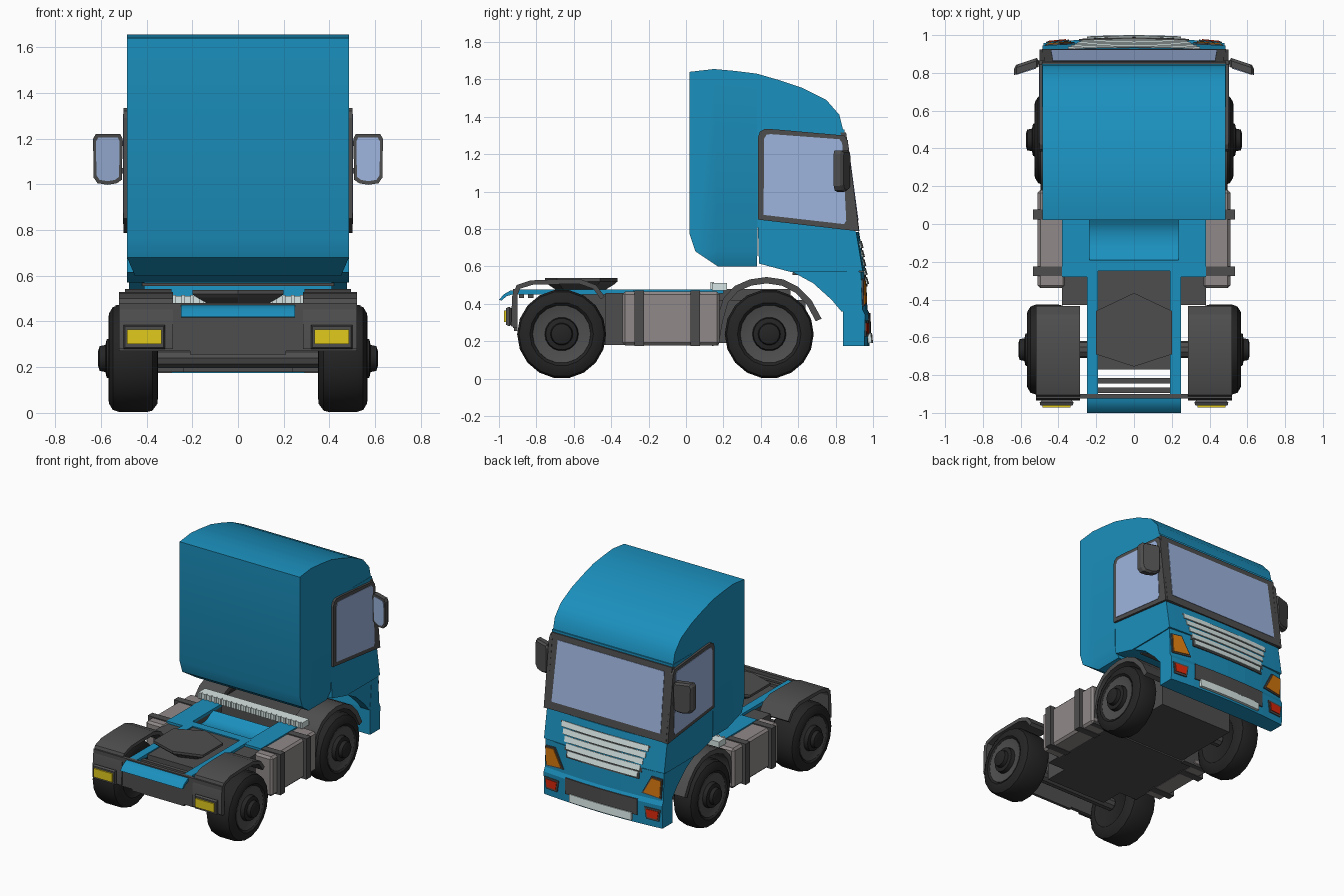
import bpy, bmesh, math
from mathutils import Vector

if "Cube" in bpy.data.objects:
    bpy.data.objects.remove(bpy.data.objects["Cube"])

def material(name, r, g, b):
    m = bpy.data.materials.new(name)
    m.diffuse_color = (r, g, b, 1)
    m.use_nodes = True
    m.node_tree.nodes["Principled BSDF"].inputs["Base Color"].default_value = m.diffuse_color
    return m

BLUE = material("cab blue", .011, .28, .515)
DARK = material("dark grey", .076, .076, .076)
TYRE = material("tyre black", .018, .018, .018)
TANK = material("warm grey", .28, .25, .25)
GLASS = material("pale glass", .34, .46, .73)
SILVER = material("silver", .68, .79, .78)
ORANGE = material("orange lamp", .72, .2, .005)
RED = material("red lamp", .72, .022, .003)
YELLOW = material("yellow lamp", .75, .59, .012)

def finish(name, bm, mat, smooth=0):
    bmesh.ops.recalc_face_normals(bm, faces=bm.faces)
    me = bpy.data.meshes.new(name)
    bm.to_mesh(me)
    bm.free()
    me.materials.append(mat)
    ob = bpy.data.objects.new(name, me)
    bpy.context.collection.objects.link(ob)
    if smooth:
        bpy.ops.object.select_all(action='DESELECT')
        ob.select_set(True)
        bpy.context.view_layer.objects.active = ob
        bpy.ops.object.shade_smooth_by_angle(angle=math.radians(smooth))
    return ob

def loft(rings, closed=False):
    """Skin a list of equal point rings, capping the ends."""
    bm = bmesh.new()
    R = [[bm.verts.new(p) for p in ring] for ring in rings]
    n = len(R[0])
    for a, b in zip(R, R[1:] + (R[:1] if closed else [])):
        for i in range(n):
            j = (i + 1) % n
            bm.faces.new((a[i], a[j], b[j], b[i]))
    if not closed:
        bm.faces.new(R[0])
        bm.faces.new(R[-1])
    return bm

def slab(name, prof, xs, mat, bend=0, smooth=0):
    """Side profile (y, z) swept across x; bend pulls the front corners back."""
    rings = [[(x, y - (bend * (x / .48) ** 2 if y > .9 else 0), z) for y, z in prof] for x in xs]
    return finish(name, loft(rings), mat, smooth)

def panel(name, pts, vec, mat):
    v = Vector(vec)
    return finish(name, loft([pts, [Vector(p) + v for p in pts]]), mat)

def box(name, x0, x1, y0, y1, z0, z1, mat, bevel=0):
    bm = loft([[(x, y0, z0), (x, y1, z0), (x, y1, z1), (x, y0, z1)] for x in (x0, x1)])
    if bevel:
        bmesh.ops.bevel(bm, geom=bm.edges[:], offset=bevel, segments=1, affect='EDGES')
    return finish(name, bm, mat)

def lathe(name, prof, y, z, mat, s=1, n=18):
    """Revolve (x, radius) points about a sideways axle."""
    rings = []
    for k in range(n):
        a = 2 * math.pi * (k + .5) / n
        rings.append([(s * x, y + r * math.sin(a), z + r * math.cos(a)) for x, r in prof])
    bm = loft(rings, True)
    bmesh.ops.remove_doubles(bm, verts=bm.verts, dist=1e-5)
    return finish(name, bm, mat, 35)

def arch(pts, cy, cz, t):
    inner = []
    for y, z in pts:
        d = Vector((cy - y, cz - z)).normalized() * t
        inner.append((y + d.x, z + d.y))
    return pts + inner[::-1]

# cab shell: one side profile, lower sleeper edge tucked in
prof = [(.02, .77), (.02, 1.64), (.15, 1.655), (.26, 1.645), (.38, 1.63), (.5, 1.595), (.62, 1.555),
        (.75, 1.49), (.82, 1.41), (.845, 1.31), (.905, .79), (.925, .57), (.56, .57), (.39, .615),
        (.391, .83), (.384, .83), (.38, .60), (.17, .60), (.05, .68)]
bm = loft([[(x, y, z) for y, z in prof] for x in (-.485, .485)])
bmesh.ops.triangulate(bm, faces=bm.faces[:])
bmesh.ops.bisect_plane(bm, geom=bm.verts[:] + bm.edges[:] + bm.faces[:], plane_co=(0, 0, .68), plane_no=(0, 0, 1))
for v in bm.verts:
    if v.co.z < .61 and v.co.y < .385:
        v.co.x *= .93
finish("cab_shell", bm, BLUE, 30)
box("cab_floor", -.42, .42, .57, .88, .555, .568, DARK)

# windscreen frame and glass on the sloping front
def screen(x, z, off):
    return (x, .845 + (1.31 - z) * .07 / .52 + off, z)
panel("windscreen_frame", [screen(x, z, .012) for x, z in ((-.487, .79), (.487, .79), (.487, 1.315), (-.487, 1.315))],
      (0, -.03, 0), DARK)
panel("windscreen_glass", [screen(x, z, .015) for x, z in ((-.44, .845), (.44, .845), (.43, 1.275), (-.43, 1.275))],
      (0, -.006, 0), GLASS)
box("roof_visor_lip", -.487, .487, .62, .848, 1.315, 1.332, BLUE)

# bowed front panel, bumper and grille
XS = [-.485, -.43, -.3, -.15, 0, .15, .3, .43, .485]
slab("front_panel", [(.85, .785), (.925, .785), (.96, .575), (.85, .575)], XS, BLUE, .015)
XS = [-.478, -.43, -.3, -.15, 0, .15, .3, .43, .478]
slab("bumper", [(.86, .57), (.962, .57), (.97, .37), (.985, .34), (.98, .175), (.84, .175), (.84, .36)],
     XS, BLUE, .027)
def gy(z):
    return .926 + (.785 - z) * .15
GX = [k / 4 for k in range(-4, 5)]
for i in range(5):
    z, w = .735 - i * .048, .35 - i * .017
    y = gy(z)
    slab("grille_shadow", [(y - .03, z), (y + .003, z), (y + .009, z - .05), (y - .03, z - .05)],
         [(w + .012) * k for k in GX], DARK, .02)
    slab("grille_slat", [(y - .03, z), (y + .006, z), (y + .017, z - .038), (y - .03, z - .038)],
         [w * k for k in GX], SILVER, .02)

def plate(name, pts, y, mat, d=.012):
    panel(name, [(x, y - .027 * (x / .48) ** 2, z) for x, z in pts], (0, -d, 0), mat)
for s in (-1, 1):
    plate("headlamp_rim", [(s * x, z) for x, z in ((.472, .528), (.39, .535), (.315, .398), (.465, .385))], .976, DARK)
    plate("headlamp", [(s * x, z) for x, z in ((.464, .518), (.397, .525), (.333, .408), (.457, .395))], .981, ORANGE)
    plate("fog_lamp_rim", [(s * x, z) for x, z in ((.466, .31), (.345, .31), (.36, .225), (.455, .225))], .99, DARK)
    plate("fog_lamp", [(s * x, z) for x, z in ((.455, .297), (.36, .297), (.37, .24), (.446, .24))], .994, RED)
slab("bumper_intake", [(.95, .35), (.987, .35), (.989, .235), (.95, .235)], [-.29, -.15, 0, .15, .29], DARK, .025)
slab("bumper_strip", [(.95, .245), (.995, .245), (1.0, .19), (.95, .19)], [-.25, -.12, 0, .12, .25], SILVER, .025)

# chassis
box("chassis_box", -.38, .38, -.43, .15, .18, .405, DARK)
box("engine_block", -.29, .29, .15, .64, .19, .42, DARK)
box("engine_top", -.28, .28, .15, .56, .41, .48, DARK)
box("rear_chassis", -.19, .19, -.77, -.22, .27, .468, DARK)
box("rear_underside", -.24, .24, -.6, -.42, .18, .45, DARK)
box("rear_plate", -.52, .52, -.925, -.9, .27, .48, DARK)
box("rear_plate_lower", -.21, .21, -.92, -.9, .255, .28, DARK)
for y in (-.83, -.88):
    box("tail_bar", -.2, .2, y - .014, y + .014, .43, .46, DARK)
lathe("rear_axle", [(-.36, 0), (-.36, .045), (.36, .045), (.36, 0)], -.665, .24, DARK, n=10)
lathe("front_axle", [(-.36, 0), (-.36, .045), (.36, .045), (.36, 0)], .445, .24, DARK, n=10)
tail = [(-.9, .475), (-.94, .47), (-.975, .45), (-1, .42), (-.985, .418), (-.96, .44), (-.92, .452), (-.9, .455)]
slab("tail_lip", tail, [-.25, .25], BLUE, smooth=35)
box("frame_cross", -.25, .25, -.25, -.19, .455, .476, BLUE)
slab("curved_cross_member", [(-.19, .465), (-.15, .435), (-.1, .418), (-.04, .415), (.0, .43), (.05, .465), (.05, .4),
                             (-.19, .4)], [-.24, .24], BLUE, smooth=35)
box("coupling_bar", -.42, .42, .14, .22, .47, .512, SILVER)
for k in range(21):
    x = -.4 + k * .04
    box("coupling_bar_rib", x - .008, x + .008, .132, .15, .475, .516, SILVER)

# fifth wheel
hexa = [(0, -.365), (.2, -.46), (.2, -.69), (0, -.755), (-.2, -.69), (-.2, -.46)]
finish("fifth_wheel", loft([[(x * .55, -.57 + (y + .57) * .6, .465) for x, y in hexa],
                            [(x * .9, -.57 + (y + .57) * .92, .505) for x, y in hexa],
                            [(x, y, .52) for x, y in hexa], [(x, y, .537) for x, y in hexa]]), DARK)

front_arch = arch([(.14, .175), (.165, .32), (.2, .43), (.26, .495), (.34, .53), (.43, .543), (.52, .53), (.6, .49),
                   (.67, .42), (.725, .32)], .445, .2, .034)
rear_arch = arch([(-.935, .28), (-.93, .44), (-.905, .5), (-.83, .525), (-.7, .53), (-.56, .53), (-.48, .5), (-.435, .44)],
                 -.67, .24, .026)
for s in (-1, 1):
    # side skirt around the front wheel
    slab("wheel_skirt", [(.56, .575), (.68, .51), (.78, .42), (.83, .36), (.88, .36), (.88, .575)],
         [s * .41, s * .476], BLUE)
    slab("front_mudguard", front_arch, [s * .29, s * .495], DARK, smooth=30)
    slab("rear_mudguard", rear_arch, [s * .285, s * .52], DARK, smooth=30)
    box("frame_rail", *sorted((s * .19, s * .25)), -.91, -.19, .45, .476, BLUE)
    box("deck_side", *sorted((s * .24, s * .38)), -.43, .15, .4, .458, DARK)
    box("deck_plate", *sorted((s * .235, s * .38)), -.28, .2, .455, .475, BLUE)
    # side tanks with straps
    box("side_tank", *sorted((s * .36, s * .51)), -.34, .18, .178, .465, TANK, .015)
    for y in (-.25, .05):
        box("tank_strap", *sorted((s * .36, s * .535)), y - .026, y + .026, .175, .472, DARK)
    # rear lamps
    c = s * .41
    finish("rear_lamp_housing", loft([[(c + u * w, y, .332 + v * h) for u, v in ((-1, -1), (1, -1), (1, 1), (-1, 1))]
           for y, w, h in ((-.92, .065, .035), (-.945, .09, .052), (-.962, .085, .045))]), DARK)
    box("rear_lamp", c - .075, c + .075, -.972, -.955, .302, .365, YELLOW)
    # side window
    X = s * .475
    fr = [(.385, .85), (.385, 1.29), (.395, 1.32), (.42, 1.334), (.47, 1.333), (.845, 1.3), (.865, 1.27), (.925, .787)]
    gl = [(.415, .875), (.417, 1.28), (.43, 1.305), (.455, 1.307), (.82, 1.28), (.835, 1.26), (.857, .845), (.845, .826)]
    panel("side_window_frame", [(X, y, z) for y, z in fr], (s * .026, 0, 0), DARK)
    panel("side_window_glass", [(s * .497, y, z) for y, z in gl], (s * .007, 0, 0), GLASS)
    # mirror, swept slightly back
    def mir(x, z, d):
        return (s * x, .86 - (x - .51) * .33 + d, z)
    sh = [(.508, 1.02), (.53, 1.005), (.57, .998), (.615, 1.005), (.632, 1.03), (.634, 1.2), (.622, 1.22), (.515, 1.22),
          (.505, 1.2)]
    front = [mir(.57 + (x - .57) * .85, 1.11 + (z - 1.11) * .9, .02) for x, z in sh]
    finish("mirror_housing", loft([[mir(x, z, -.03) for x, z in sh], [mir(x, z, .005) for x, z in sh], front]), DARK)
    panel("mirror_glass", [mir(.57 + (x - .57) * .8, 1.11 + (z - 1.11) * .86, -.034) for x, z in sh], (0, .006, 0), GLASS)
    for z in (1.06, 1.18):
        box("mirror_arm", *sorted((s * .48, s * .53)), .845, .865, z - .012, z + .012, DARK)
    # wheels
    for name, y, dx in (("rear", -.665, 0), ("front", .445, -.04)):
        def P(pts):
            return [(x + (dx if x > .45 else 0), r) for x, r in pts]
        lathe(name + "_tyre", P([(.37, 0), (.37, .13), (.35, .16), (.352, .2), (.375, .232), (.4, .238), (.52, .238),
                                 (.548, .228), (.565, .2), (.567, .17), (.555, .155), (.54, .15), (.54, 0)]), y, .238, TYRE, s)
        lathe(name + "_rim", P([(.53, 0), (.53, .157), (.56, .155), (.556, .14), (.548, .1), (.548, 0)]), y, .238, DARK, s)
        lathe(name + "_hub", P([(.54, 0), (.54, .092), (.575, .085), (.58, .06), (.605, .055), (.612, .035), (.612, 0)]),
              y, .238, TYRE, s)
